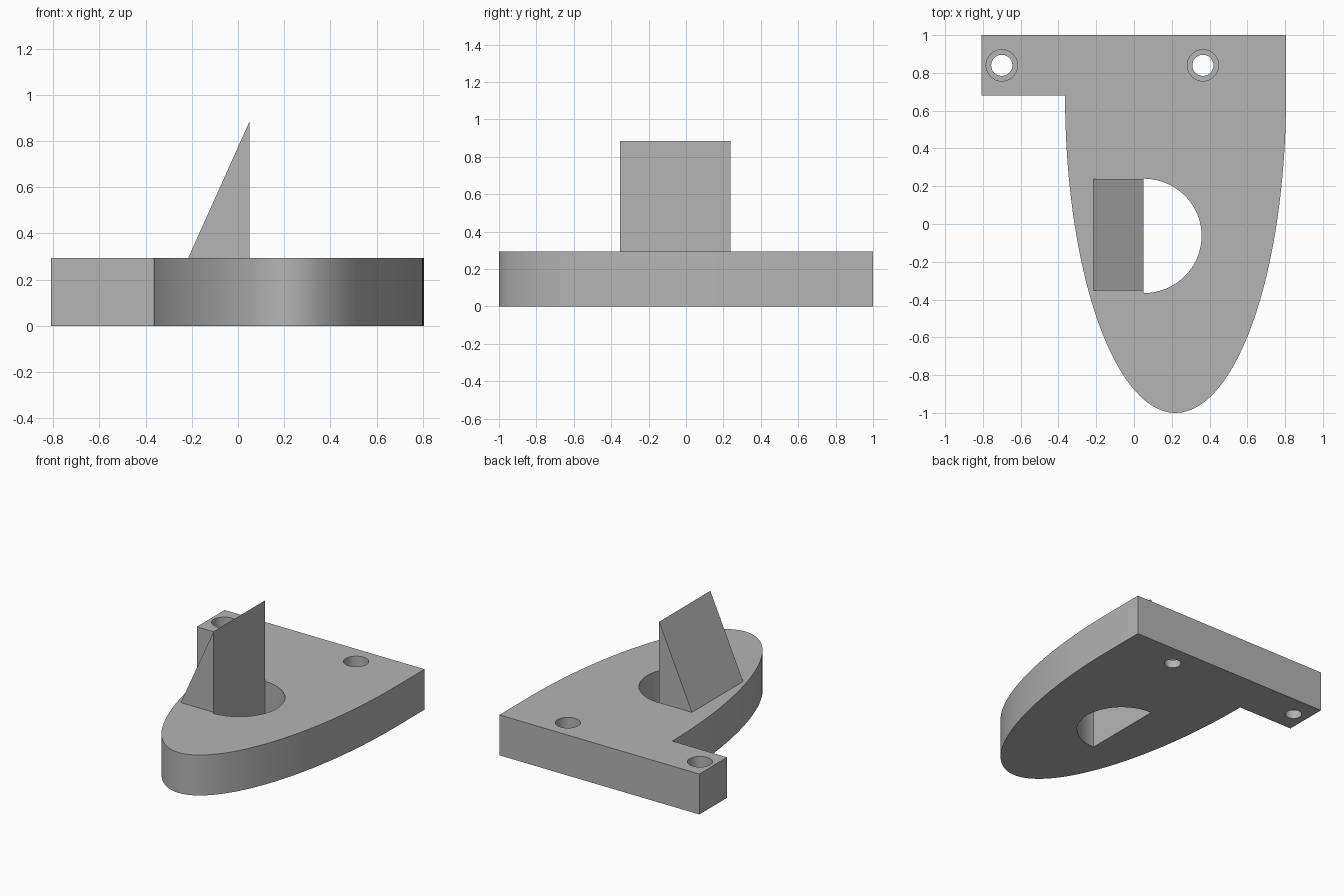
import bpy, bmesh
from math import cos, sin, pi, radians

if "Cube" in bpy.data.objects:
    bpy.data.objects.remove(bpy.data.objects["Cube"], do_unlink=True)

THICK = 0.295
CUT_X = 0.05

grey = bpy.data.materials.new("plain grey")
grey.use_nodes = True
colour = (0.46, 0.46, 0.46, 1)
grey.diffuse_color = colour
grey.node_tree.nodes["Principled BSDF"].inputs["Base Color"].default_value = colour


def prism(name, outline, offset):
    """Extrude a closed outline of 3D points along an offset."""
    bm = bmesh.new()
    face = bm.faces.new([bm.verts.new(p) for p in outline])
    new = bmesh.ops.extrude_face_region(bm, geom=[face])["geom"]
    bmesh.ops.translate(bm, vec=offset, verts=[v for v in new if isinstance(v, bmesh.types.BMVert)])
    bmesh.ops.recalc_face_normals(bm, faces=bm.faces)
    mesh = bpy.data.meshes.new(name)
    bm.to_mesh(mesh)
    bm.free()
    obj = bpy.data.objects.new(name, mesh)
    bpy.context.collection.objects.link(obj)
    mesh.materials.append(grey)
    return obj


def arc(cx, cy, rx, ry, start, end, steps, z=0):
    angles = [start + (end - start) * i / steps for i in range(steps + 1)]
    return [(cx + rx * cos(a), cy + ry * sin(a), z) for a in angles]


def select_only(obj):
    bpy.ops.object.select_all(action="DESELECT")
    obj.select_set(True)
    bpy.context.view_layer.objects.active = obj


def cut(target, cutter):
    cutter.hide_render = True
    mod = target.modifiers.new("cut", "BOOLEAN")
    mod.operation = "DIFFERENCE"
    mod.solver = "EXACT"
    mod.object = cutter
    select_only(target)
    bpy.ops.object.modifier_apply(modifier=mod.name)
    bpy.data.objects.remove(cutter, do_unlink=True)


# Base plate: half ellipse with a straight back and a side arm
outline = arc(0.22, 0.68, 0.585, 1.68, 0, -pi, 96)
outline += [(-0.808, 0.68, 0), (-0.808, 1, 0), (0.805, 1, 0)]
plate = prism("base_plate", outline, (0, 0, THICK))

# Half-round opening
cut(plate, prism("opening_cutter", arc(CUT_X, -0.063, 0.308, 0.303, -pi / 2, pi / 2, 48, -0.1), (0, 0, 0.6)))

# Counterbored screw holes
for x in (-0.7, 0.365):
    for radius, z in ((0.083, 0.06), (0.056, -0.1)):
        circle = arc(x, 0.84, radius, radius, 0, 2 * pi, 40, z)[:-1]
        cut(plate, prism("hole_cutter", circle, (0, 0, 0.6)))

# Upright wedge beside the opening
wedge = prism("wedge", [(-0.215, -0.352, THICK), (CUT_X, -0.352, THICK), (CUT_X, -0.352, 0.885)],
              (0, 0.59, 0))

for obj in (plate, wedge):
    select_only(obj)
    bpy.ops.object.shade_smooth_by_angle(angle=radians(30))
